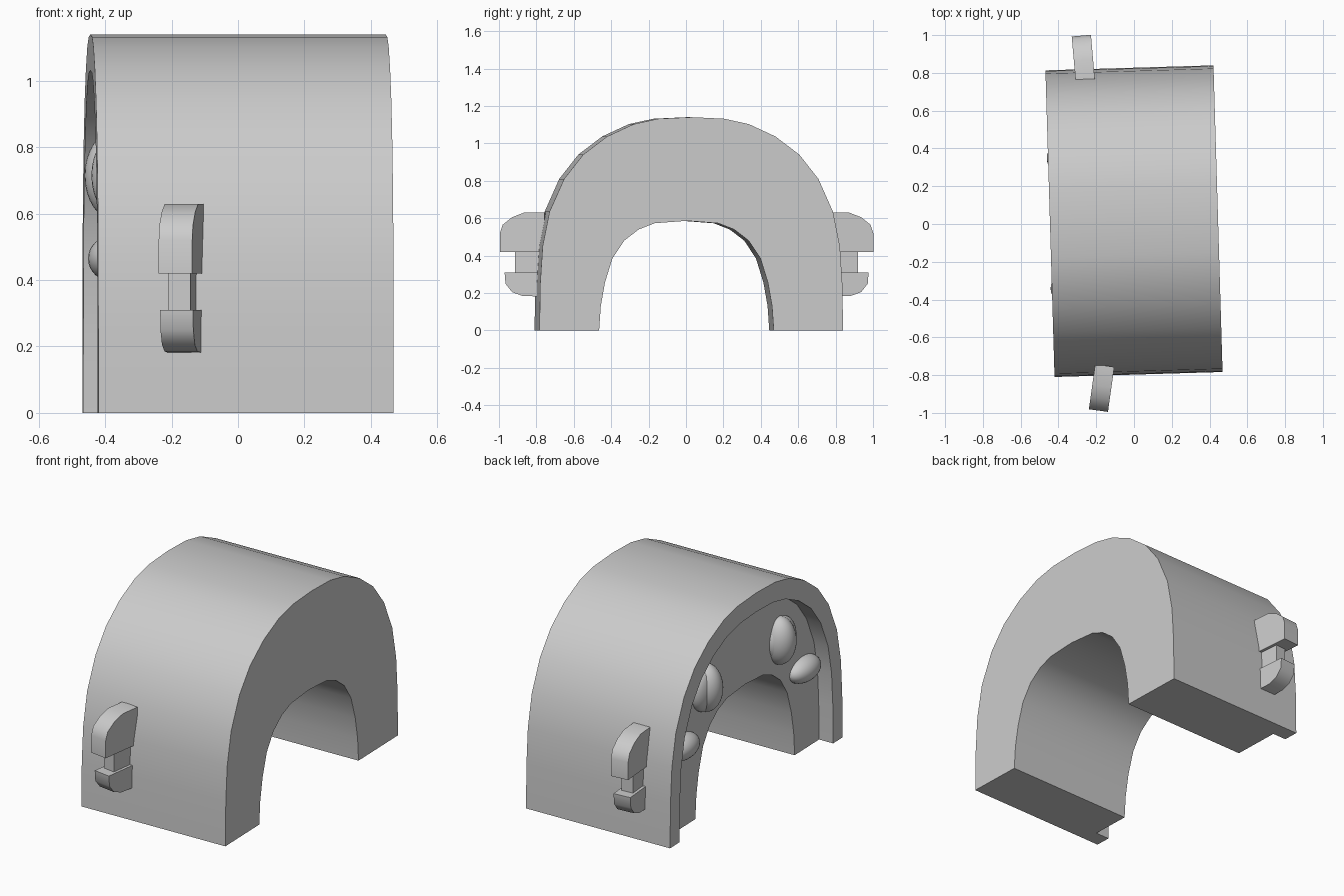
import bpy
import bmesh
from math import radians
from mathutils import Matrix

if "Cube" in bpy.data.objects:
    bpy.data.objects.remove(bpy.data.objects["Cube"], do_unlink=True)

grey = bpy.data.materials.new("plain_grey")
grey.use_nodes = True
GREY = (0.6, 0.6, 0.6, 1)
grey.diffuse_color = GREY
grey.node_tree.nodes["Principled BSDF"].inputs["Base Color"].default_value = GREY

TURN = Matrix.Translation((0, 0.015, 0)) @ Matrix.Rotation(radians(1.7), 4, "Z")


def finish(name, bm, matrix, angle=35):
    """Turn a bmesh into a smooth-shaded object with the shared material."""
    bmesh.ops.recalc_face_normals(bm, faces=bm.faces)
    mesh = bpy.data.meshes.new(name)
    bm.to_mesh(mesh)
    bm.free()
    mesh.materials.append(grey)
    obj = bpy.data.objects.new(name, mesh)
    bpy.context.collection.objects.link(obj)
    obj.matrix_world = matrix
    bpy.ops.object.select_all(action="DESELECT")
    obj.select_set(True)
    bpy.context.view_layer.objects.active = obj
    bpy.ops.object.shade_smooth_by_angle(angle=radians(angle))
    return obj


def add_prism(bm, profile, x0, x1):
    """Extrude a closed (y, z) profile from x0 to x1."""
    face = bm.faces.new([bm.verts.new((x0, y, z)) for y, z in profile])
    moved = bmesh.ops.extrude_face_region(bm, geom=[face])["geom"]
    verts = [v for v in moved if isinstance(v, bmesh.types.BMVert)]
    bmesh.ops.translate(bm, verts=verts, vec=(x1 - x0, 0, 0))


def mirrored(half):
    """Full arch from +y foot over the crown to -y foot."""
    return half + [(-y, z) for y, z in reversed(half[:-1])]


# Arch cross-section, from foot to crown
outer = mirrored([(0.812, 0), (0.808, 0.25), (0.795, 0.45), (0.758, 0.635),
                  (0.68, 0.81), (0.578, 0.94), (0.45, 1.037), (0.308, 1.103),
                  (0.175, 1.132), (0, 1.14)])
inner = mirrored([(0.467, 0), (0.458, 0.13), (0.436, 0.255), (0.396, 0.385),
                  (0.333, 0.48), (0.255, 0.54), (0.17, 0.573), (0, 0.586)])
inner = [(y - 0.026, z) for y, z in inner]

# Arch body with a recessed end
bm = bmesh.new()
add_prism(bm, outer + inner[::-1], -0.445, 0.445)
body = finish("arch_body", bm, TURN)

bm = bmesh.new()
recess = [(y * 0.89, z * 0.905) for y, z in outer]
add_prism(bm, [(recess[0][0], -0.2)] + recess + [(recess[-1][0], -0.2)], -0.6, -0.358)
cutter = finish("recess_cutter", bm, TURN)
cutter.hide_render = True

cut = body.modifiers.new("recess", "BOOLEAN")
cut.operation = "DIFFERENCE"
cut.solver = "EXACT"
cut.object = cutter
bpy.ops.object.select_all(action="DESELECT")
body.select_set(True)
bpy.context.view_layer.objects.active = body
bpy.ops.object.modifier_apply(modifier=cut.name)
bpy.data.objects.remove(cutter, do_unlink=True)
bpy.ops.object.shade_smooth_by_angle(angle=radians(35))


# Rounded bosses in the recess
def ellipsoid(name, centre, radii):
    bm = bmesh.new()
    bmesh.ops.create_uvsphere(bm, u_segments=32, v_segments=16, radius=1,
                              matrix=Matrix.Diagonal((*radii, 1)))
    finish(name, bm, TURN @ Matrix.Translation(centre), 60)


for label, side in (("back", 1), ("front", -1)):
    ellipsoid(label + "_upper_boss", (-0.36, side * 0.345, 0.715), (0.092, 0.085, 0.135))
    ellipsoid(label + "_upper_boss_rim", (-0.36, side * 0.365, 0.715), (0.06, 0.11, 0.125))
    ellipsoid(label + "_lower_boss", (-0.36, side * 0.57, 0.465), (0.075, 0.125, 0.07))

# Side clasps: rounded cap, narrow neck and rounded foot
cap = [(0, 0.42), (0.24, 0.42), (0.24, 0.52), (0.225, 0.565), (0.175, 0.605),
       (0.11, 0.63), (0, 0.63)]
neck = [(0, 0.3), (0.16, 0.3), (0.16, 0.43), (0, 0.43)]
foot = [(0, 0.31), (0.215, 0.31), (0.21, 0.25), (0.175, 0.205),
        (0.12, 0.185), (0, 0.18)]
for label, place, tilt, side in (("back", (-0.258, 0.758, 0), 5, 1),
                                 ("front", (-0.155, -0.75, 0), -8, -1)):
    matrix = Matrix.Translation(place) @ Matrix.Rotation(radians(tilt), 4, "Z")
    for part, profile, half in (("cap", cap, 0.051), ("neck", neck, 0.034),
                                ("foot", foot, 0.05)):
        bm = bmesh.new()
        add_prism(bm, [(o * side, z) for o, z in profile], -half, half)
        finish(f"{label}_clasp_{part}", bm, matrix)
